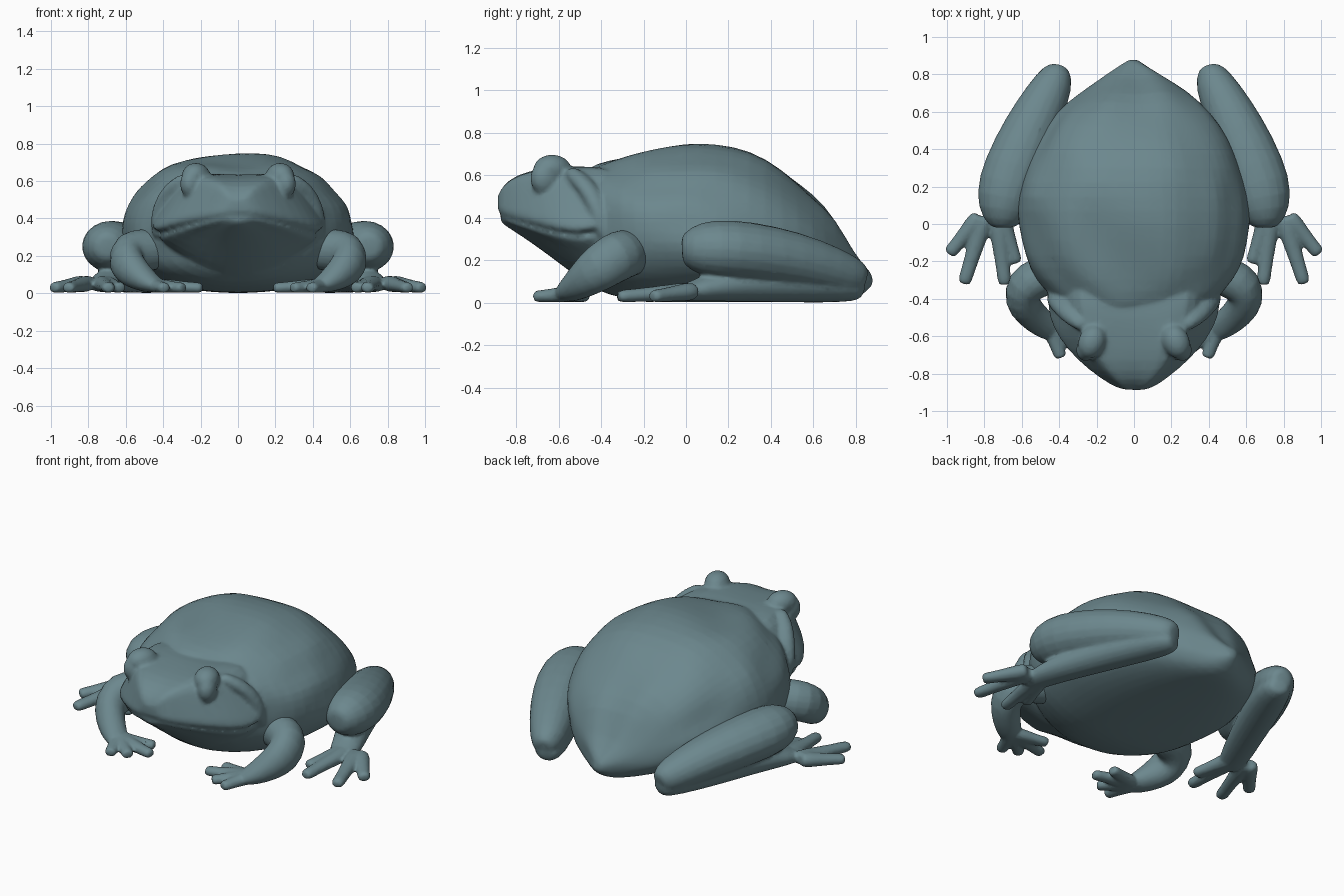
import bpy, bmesh, math
from mathutils import Vector, noise

if "Cube" in bpy.data.objects:
    bpy.data.objects.remove(bpy.data.objects["Cube"])

skin = bpy.data.materials.new("slate_skin")
skin.use_nodes = True
COLOUR = (0.15, 0.245, 0.27, 1)
skin.diffuse_color = COLOUR
skin.node_tree.nodes["Principled BSDF"].inputs["Base Color"].default_value = COLOUR


def loft(name, rings, bumps=0.0):
    """Skin closed rings of points and cap both ends."""
    bm = bmesh.new()
    loops = [[bm.verts.new(p) for p in ring] for ring in rings]
    n = len(loops[0])
    for a, b in zip(loops, loops[1:]):
        for i in range(n):
            j = (i + 1) % n
            bm.faces.new((a[i], a[j], b[j], b[i]))
    for end in (loops[0], loops[-1]):
        tip = bm.verts.new(sum((v.co for v in end), Vector()) / n)
        for i in range(n):
            bm.faces.new((end[i], end[(i + 1) % n], tip))
    for v in bm.verts:
        if bumps and v.co.z > 0.1:
            v.co += v.co.normalized() * bumps * noise.noise(v.co * 6.3)
        v.co.z = max(v.co.z, 0)
    bmesh.ops.recalc_face_normals(bm, faces=bm.faces)
    mesh = bpy.data.meshes.new(name)
    bm.to_mesh(mesh)
    bm.free()
    mesh.materials.append(skin)
    ob = bpy.data.objects.new(name, mesh)
    bpy.context.collection.objects.link(ob)
    return ob


def limb(name, path, side, sides=10):
    """Tapered tube through (x, y, z, half width, half height) points."""
    pts = [Vector((side * p[0], p[1], p[2])) for p in path]
    rings = []
    for k, (c, p) in enumerate(zip(pts, path)):
        along = (pts[min(k + 1, len(pts) - 1)] - pts[max(k - 1, 0)]).normalized()
        across = along.cross(Vector((0, 0, 1))).normalized()
        up = across.cross(along)
        ring = []
        for i in range(sides):
            t = math.tau * i / sides
            ring.append(c + 1.06 * (across * p[3] * math.cos(t) + up * p[4] * math.sin(t)))
        rings.append(ring)
    return loft(name, rings)


def digits(name, root, tips, side, r, spread):
    """Splayed digits from a broad palm to each tip."""
    parts = []
    for k, (x, y) in enumerate(tips):
        a = Vector(root)
        b = Vector((x, y, 0.028))
        a.x += (b.x - a.x) * spread
        path = []
        for t, f in ((0, 1.5), (0.4, 1.15), (0.8, 0.95), (0.96, 1), (1, 0.6)):
            path.append((*a.lerp(b, t), r * f, r * f * 0.85))
        parts.append(limb(f"{name}_{k + 1}", path, side, 8))
    return parts


def ball(name, centre, radii, turn=0):
    bpy.ops.mesh.primitive_uv_sphere_add(segments=16, ring_count=10, radius=1,
                                         location=centre, rotation=(0, 0, turn))
    ob = bpy.context.object
    ob.name = name
    ob.scale = radii
    ob.data.materials.append(skin)
    return ob


def fuse(parts, name, voxel, relax):
    """Weld overlapping parts into one continuous skin."""
    bpy.ops.object.select_all(action="DESELECT")
    for p in parts:
        p.select_set(True)
    ob = bpy.context.view_layer.objects.active = parts[0]
    bpy.ops.object.join()
    ob.name = name
    ob.modifiers.new("round", "SUBSURF").levels = 1
    mesh = ob.modifiers.new("weld", "REMESH")
    mesh.mode, mesh.voxel_size, mesh.use_smooth_shade = "VOXEL", voxel, True
    ease = ob.modifiers.new("relax", "SMOOTH")
    ease.factor, ease.iterations = 0.5, relax
    ob.modifiers.new("simplify", "DECIMATE").ratio = 0.25
    ob.data.shade_smooth()


# Body: oval sections (y, half width, bottom, widest height, top)
BODY = [(-0.52, 0.30, 0.13, 0.36, 0.61), (-0.42, 0.42, 0.05, 0.35, 0.665),
        (-0.3, 0.54, 0.02, 0.34, 0.70), (-0.18, 0.59, 0, 0.33, 0.74),
        (0, 0.625, 0, 0.33, 0.75), (0.14, 0.625, 0, 0.32, 0.76), (0.3, 0.585, 0, 0.3, 0.72),
        (0.45, 0.515, 0, 0.27, 0.64), (0.6, 0.415, 0, 0.23, 0.53), (0.7, 0.29, 0, 0.19, 0.41),
        (0.8, 0.14, 0.01, 0.15, 0.26), (0.885, 0.025, 0.08, 0.12, 0.15)]
rings = []
for y, w, bottom, mid, top in BODY:
    ring = []
    for i in range(28):
        t = math.tau * (i + 0.5) / 28
        c, s = math.cos(t), math.sin(t)
        x = w * math.copysign(abs(c) ** 0.9, c)
        if s > 0:   # twin ridges leave a shallow valley along the spine
            z = mid + (top - mid) * s - 0.08 * (top - mid) * math.exp(-(x / 0.08) ** 2)
        else:
            z = mid - (mid - bottom) * abs(s) ** 0.85
        ring.append((x, y, z))
    rings.append(ring)
torso = [loft("body", rings, 0.05)]

# Head: (y, crown half width, crown height, lip half width, lip height, throat height)
HEAD = [(-0.885, 0.05, 0.52, 0.08, 0.425, 0.375), (-0.835, 0.10, 0.59, 0.17, 0.405, 0.345),
        (-0.73, 0.19, 0.635, 0.30, 0.375, 0.275), (-0.61, 0.25, 0.65, 0.40, 0.34, 0.185),
        (-0.5, 0.29, 0.655, 0.45, 0.325, 0.10), (-0.4, 0.31, 0.65, 0.465, 0.35, 0.045),
        (-0.28, 0.30, 0.63, 0.42, 0.36, 0.04)]
upper, lower = [], []
for y, wc, zc, wl, zl, zb in HEAD:
    h = zc - zl
    half = [(wc * 0.4, zc - 0.02), (wc, zc), (wc * 0.65 + wl * 0.35, zl + h * 0.66),
            (wl * 0.93, zl + h * 0.3), (wl * 1.02, zl + 0.03), (wl, zl), (wl * 0.85, zl - 0.005)]
    upper.append([(x, y, z) for x, z in half] + [(-x, y, z) for x, z in reversed(half)])
    top = zl - 0.014
    half = [(wl * 0.8, top + 0.02), (wl * 0.95, top), (wl * 0.94, top - 0.025),
            (wl * 0.78, top * 0.65 + zb * 0.35), (wl * 0.5, top * 0.25 + zb * 0.75), (wl * 0.18, zb)]
    lower.append([(x, y + 0.012, z) for x, z in half]
                 + [(-x, y + 0.012, z) for x, z in reversed(half)])
torso += [loft("upper_head", upper, 0.012), loft("lower_jaw", lower)]

for side, label in ((1, "left"), (-1, "right")):
    # Eyes and brows
    torso += [ball("eye", (side * 0.25, -0.665, 0.585), (0.06, 0.072, 0.08), side * 0.4),
              ball("eyelid", (side * 0.225, -0.63, 0.63), (0.075, 0.095, 0.068), side * 0.4)]
    # Fold behind the eye and cheek
    torso.append(limb("cheek_fold", [(0.27, -0.55, 0.62, 0.03, 0.03), (0.33, -0.5, 0.58, 0.05, 0.04),
                                     (0.39, -0.44, 0.51, 0.05, 0.045), (0.43, -0.4, 0.4, 0.045, 0.045),
                                     (0.43, -0.38, 0.3, 0.03, 0.03)], side))
    # Front leg and hand
    arm = [limb("arm", [(0.4, -0.25, 0.23, 0.1, 0.11), (0.5, -0.28, 0.235, 0.11, 0.115),
                        (0.59, -0.33, 0.215, 0.115, 0.12), (0.605, -0.41, 0.165, 0.1, 0.115),
                        (0.555, -0.48, 0.11, 0.085, 0.09), (0.48, -0.54, 0.06, 0.075, 0.06),
                        (0.42, -0.58, 0.035, 0.06, 0.035)], side)]
    arm += digits("finger", (0.46, -0.54, 0.04),
                  [(0.39, -0.715), (0.29, -0.675), (0.19, -0.59), (0.24, -0.48)], side, 0.037, 0.1)
    fuse(arm, label + "_front_leg", 0.01, 3)
    # Folded hind leg: thigh, shank resting on the ground, and foot
    leg = [limb("thigh", [(0.4, 0.84, 0.1, 0.06, 0.07), (0.42, 0.77, 0.125, 0.105, 0.1),
                          (0.51, 0.6, 0.18, 0.135, 0.125), (0.6, 0.4, 0.225, 0.16, 0.14),
                          (0.675, 0.2, 0.25, 0.17, 0.145), (0.7, 0.07, 0.255, 0.14, 0.13),
                          (0.7, -0.02, 0.25, 0.075, 0.075)], side),
           limb("shank", [(0.39, 0.83, 0.06, 0.06, 0.05), (0.42, 0.75, 0.08, 0.1, 0.08),
                          (0.53, 0.5, 0.095, 0.11, 0.095), (0.63, 0.25, 0.09, 0.1, 0.085),
                          (0.715, 0.05, 0.06, 0.09, 0.055), (0.74, -0.06, 0.035, 0.07, 0.03)], side)]
    leg += digits("toe", (0.75, 0.04, 0.055),
                  [(0.99, -0.16), (0.91, -0.32), (0.69, -0.325), (0.63, -0.21)], side, 0.04, 0.3)
    fuse(leg, label + "_hind_leg", 0.01, 3)
fuse(torso, "torso", 0.013, 3)
